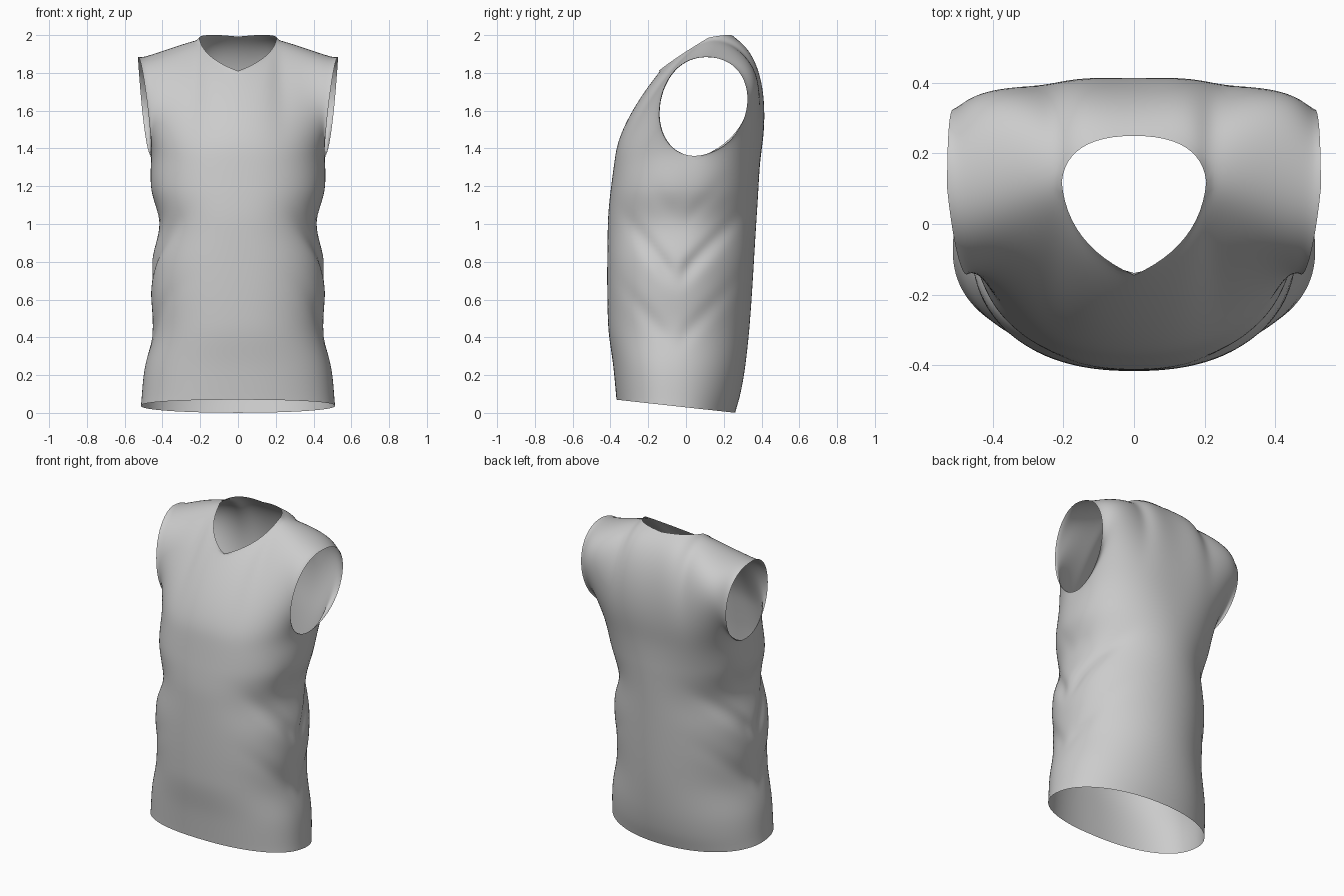
import bpy, bmesh, math
from mathutils import Vector as V

if "Cube" in bpy.data.objects:
    bpy.data.objects.remove(bpy.data.objects["Cube"])

COLS, LOW, UP, NECK = 40, 60, 28, 12     # columns, body rows, yoke rows, neckline columns
Z_ARM = 1.36                             # height of the armhole bottom

# Body profiles as (height, value): half width, front, back and side-seam depth
WIDTH = [(0, .514), (.2, .497), (.42, .453), (.65, .462), (.8, .457), (1.0, .417), (1.2, .464), (1.36, .46)]
FRONT = [(0, -.368), (.2, -.385), (.45, -.413), (1.0, -.414), (1.2, -.397), (1.36, -.376)]
BACK = [(0, .26), (.1, .288), (.25, .314), (.5, .34), (1.0, .372), (1.36, .395)]
SEAM = [(0, -.07), (.7, -.05), (1.2, 0), (1.36, .045)]
BACK_ROUND = [(0, .95), (.5, 1.0), (1.0, 1.0), (1.2, .95), (1.36, .8)]
FOLDS = [(.70, .034), (.34, .016), (1.0, .012)]   # height at the seam, depth


def smooth(table, z):
    """Hermite interpolation through a profile table."""
    n = len(table)
    for i in range(n - 1):
        (a, fa), (b, fb) = table[i], table[i + 1]
        if z <= b or i == n - 2:
            def slope(k):
                p, q = table[max(k - 1, 0)], table[min(k + 1, n - 1)]
                return (q[1] - p[1]) / (q[0] - p[0])
            h, t = b - a, (z - a) / (b - a)
            return ((2*t**3 - 3*t*t + 1) * fa + (t**3 - 2*t*t + t) * h * slope(i)
                    + (3*t*t - 2*t**3) * fb + (t**3 - t*t) * h * slope(i + 1))


def body(t, z, side):
    """Point on the torso tube; t runs from centre line to side seam."""
    e = .87 if side < 0 else smooth(BACK_ROUND, z)
    w, ys = smooth(WIDTH, z), smooth(SEAM, z)
    depth = smooth(FRONT if side < 0 else BACK, z) - ys
    a = t * math.pi / 2
    c = math.cos(a) if t < 1 else 0
    x, y = w * math.sin(a) ** e, ys + depth * c ** e
    # drapery creases sagging towards the side seam
    p = z - 1.1 * abs(y - ys)
    dent = sum(d * math.exp(-((p - h) / .045) ** 2) for h, d in FOLDS)
    dent *= math.sin(a) ** 5 * max(0, math.sin(math.pi * z / Z_ARM)) * min(1, abs(y - ys) / .08 + .2)
    x -= dent
    y -= side * dent * c * 1.3
    hem = .07 - .11 * (y + .37)
    return V((x, y, z + hem * (1 - z / Z_ARM) ** 3))


def bezier(pts, t):
    pts = list(pts)
    while len(pts) > 1:
        pts = [p.lerp(q, t) for p, q in zip(pts, pts[1:])]
    return pts[0]


NECK_PT, TIP = V((.205, .12, 1.987)), V((.53, .10, 1.885))
SHOULDER = [NECK_PT, V((.31, .12, 1.958)), V((.42, .11, 1.908)), TIP]

# Per panel: neckline curve, lower handles (centre, armhole), upper handles (centre, neck, tip), bulge
PANELS = {
    -1: dict(neck=[V((0, -.145, 1.81)), V((.19, -.06, 1.88)), NECK_PT],
             low=(V((0, .01, .14)), V((-.012, -.285, .01))), power=4, bulge=V((0, 0, 0)),
             top=(V((0, -.09, -.12)), V((0, -.16, -.07)), V((-.03, -.285, 0)))),
    1: dict(neck=[V((0, .25, 1.992)), V((.19, .25, 2.012)), NECK_PT],
            low=(V((0, .055, .25)), V((.04, .335, .02))), power=3, bulge=V((0, .055, .012)),
            top=(V((0, .14, -.09)), V((0, .235, -.01)), V((0, .335, 0)))),
}


def yoke(i, v, side):
    """Point on the chest or upper back, from armhole level to neck and shoulder."""
    d, t = PANELS[side], i / COLS
    if i <= NECK:
        end = bezier(d['neck'], i / NECK)
    else:
        end = bezier(SHOULDER, (i - NECK) / (COLS - NECK))
    keys = (0, NECK / COLS, 1)
    h2 = V([smooth([(k, h[n]) for k, h in zip(keys, d['top'])], t) for n in range(3)])
    start = body(t, Z_ARM, side)
    (a, b), k = d['low'], d['power']
    h1 = V((b.x * t**k, a.y + (b.y - a.y) * t**k, a.z + (b.z - a.z) * t**10))
    bulge = d['bulge'] * (6.75 * t * t * (1 - t))
    return bezier([start, start + h1 + bulge, end + h2 + bulge, end], v)


# Four panels (front and back, left and right) joined along seams and shoulders
bm = bmesh.new()
for side in (-1, 1):
    for hand in (-1, 1):
        grid = []
        for j in range(LOW + UP + 1):
            row = []
            for i in range(COLS + 1):
                if j <= LOW:
                    p = body(i / COLS, Z_ARM * j / LOW, side)
                else:
                    p = yoke(i, (j - LOW) / UP, side)
                row.append(bm.verts.new((p.x * hand if i else 0, p.y, p.z)))
            grid.append(row)
        for r0, r1 in zip(grid, grid[1:]):
            for i in range(COLS):
                quad = [r0[i], r0[i + 1], r1[i + 1], r1[i]]
                bm.faces.new(quad if side * hand < 0 else quad[::-1])
bmesh.ops.remove_doubles(bm, verts=bm.verts, dist=1e-4)

# Relax the cloth while the hem, neckline and armholes stay put
yoke_verts = [v for v in bm.verts if not v.is_boundary and v.co.z > 1.2]
inner = [v for v in bm.verts if not v.is_boundary]
for verts, steps in ((yoke_verts, 14), (inner, 6)):
    for _ in range(steps):
        bmesh.ops.smooth_vert(bm, verts=verts, factor=.5, use_axis_x=True, use_axis_y=True, use_axis_z=True)
for f in bm.faces:
    f.smooth = True
mesh = bpy.data.meshes.new("sleeveless_shirt")
bm.to_mesh(mesh)
bm.free()
shirt = bpy.data.objects.new("sleeveless_shirt", mesh)
bpy.context.collection.objects.link(shirt)
